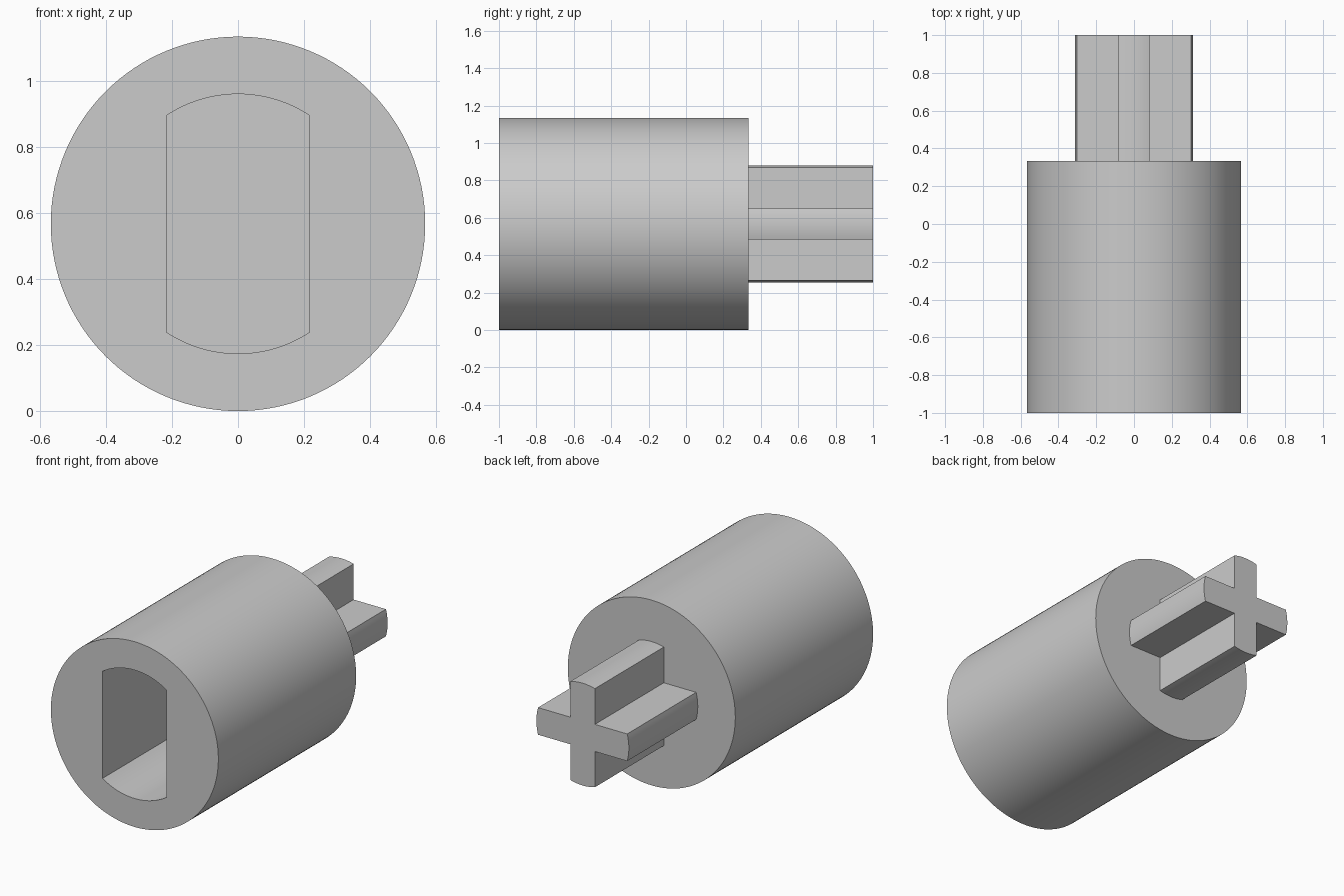
import bpy
import bmesh
import math

cube = bpy.data.objects.get("Cube")
if cube:
    bpy.data.objects.remove(cube, do_unlink=True)

RADIUS = 0.567        # body radius, also the height of the axis
FRONT, SHOULDER, TIP = -1.0, 0.333, 1.0

grey = bpy.data.materials.new("plain_grey")
grey.use_nodes = True
colour = (0.6, 0.6, 0.6, 1)
grey.diffuse_color = colour
grey.node_tree.nodes["Principled BSDF"].inputs["Base Color"].default_value = colour


def arc(radius, middle, half, steps):
    """Points on an arc about the axis, centred on the angle middle."""
    angles = [middle - half + 2 * half * i / steps for i in range(steps + 1)]
    return [(radius * math.cos(a), radius * math.sin(a)) for a in angles]


def extrude_profile(name, points, y0, y1):
    """Closed prism from an x-z profile around the axis, running along y."""
    bm = bmesh.new()
    face = bm.faces.new([bm.verts.new((x, y0, z + RADIUS)) for x, z in points])
    result = bmesh.ops.extrude_face_region(bm, geom=[face])
    moved = [v for v in result["geom"] if isinstance(v, bmesh.types.BMVert)]
    bmesh.ops.translate(bm, verts=moved, vec=(0, y1 - y0, 0))
    bmesh.ops.recalc_face_normals(bm, faces=bm.faces)
    mesh = bpy.data.meshes.new(name)
    bm.to_mesh(mesh)
    bm.free()
    mesh.materials.append(grey)
    obj = bpy.data.objects.new(name, mesh)
    bpy.context.collection.objects.link(obj)
    return obj


def activate(obj):
    bpy.ops.object.select_all(action="DESELECT")
    obj.select_set(True)
    bpy.context.view_layer.objects.active = obj


# Round body
body = extrude_profile("body", arc(RADIUS, 0, math.pi, 128)[:-1], FRONT, SHOULDER)

# Blind socket with two flat sides, cut into the front
slot_radius, slot_half = 0.393, 0.217
spread = math.asin(slot_half / slot_radius)
slot = [p for side in (1, -1) for p in arc(slot_radius, side * math.pi / 2, spread, 24)]
cutter = extrude_profile("socket_cutter", slot, FRONT - 0.1, 0.07)
cutter.hide_render = True
cut = body.modifiers.new("socket", "BOOLEAN")
cut.operation = "DIFFERENCE"
cut.solver = "EXACT"
cut.object = cutter
activate(body)
bpy.ops.object.modifier_apply(modifier=cut.name)
bpy.data.objects.remove(cutter, do_unlink=True)

# Cross-shaped axle with rounded arm ends, at the back
axle_radius, arm_half = 0.313, 0.083
spread = math.asin(arm_half / axle_radius)
cross = []
for arm in range(4):
    middle = arm * math.pi / 2
    cross += arc(axle_radius, middle, spread, 10)
    corner = middle + math.pi / 4
    reach = arm_half * math.sqrt(2)
    cross.append((reach * math.cos(corner), reach * math.sin(corner)))
axle = extrude_profile("cross_axle", cross, SHOULDER - 0.02, TIP)

for part in (body, axle):
    activate(part)
    bpy.ops.object.shade_smooth_by_angle(angle=math.radians(30))
